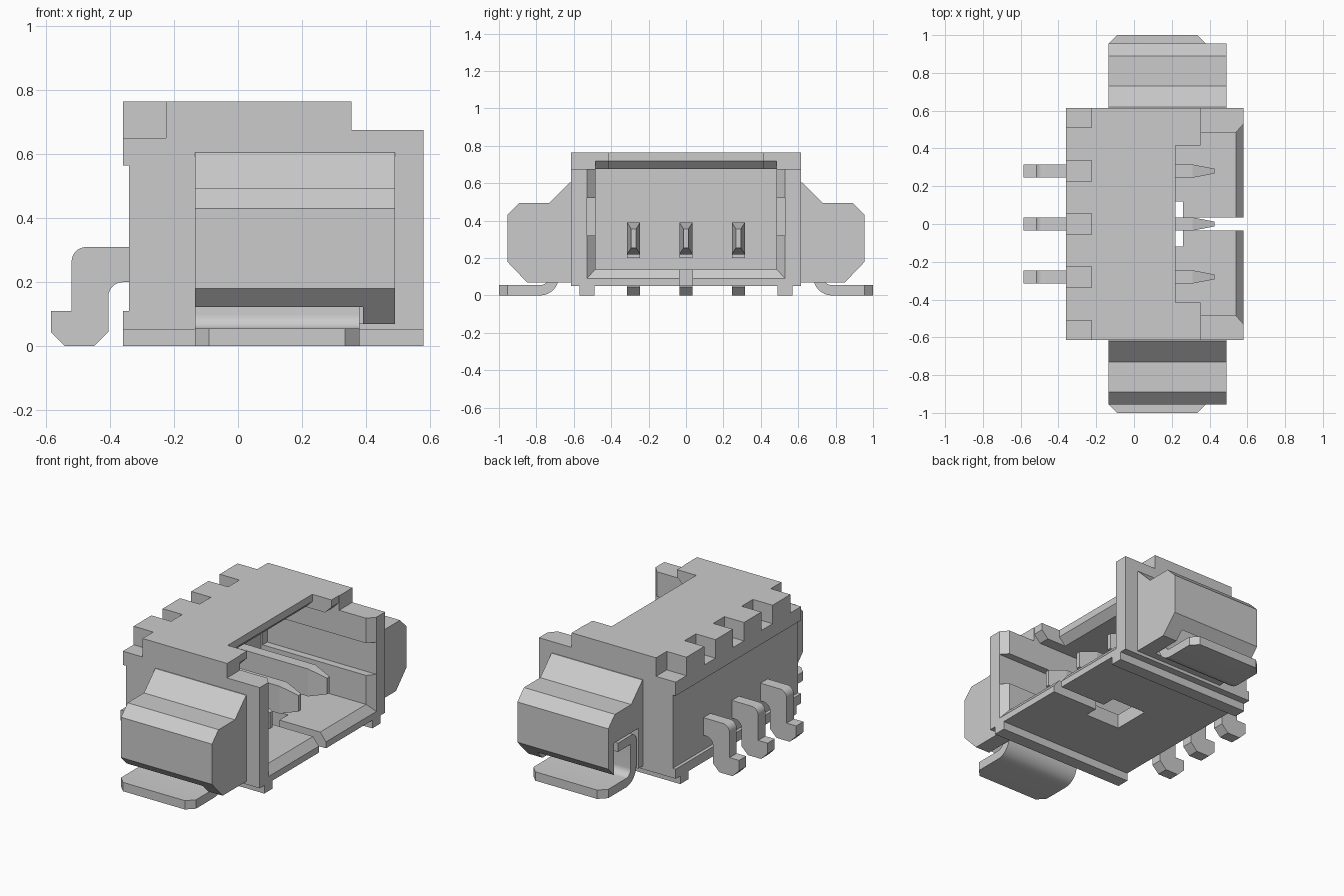
import bpy, bmesh, math
from mathutils import Vector

if "Cube" in bpy.data.objects:
    bpy.data.objects.remove(bpy.data.objects["Cube"], do_unlink=True)

grey = bpy.data.materials.new("light grey")
grey.use_nodes = True
COL = (0.6, 0.6, 0.6, 1.0)
grey.diffuse_color = COL
grey.node_tree.nodes["Principled BSDF"].inputs["Base Color"].default_value = COL


def finish(name, bm):
    bmesh.ops.recalc_face_normals(bm, faces=bm.faces)
    me = bpy.data.meshes.new(name)
    bm.to_mesh(me)
    bm.free()
    me.materials.append(grey)
    ob = bpy.data.objects.new(name, me)
    bpy.context.scene.collection.objects.link(ob)
    return ob


def loft(name, ring_a, ring_b):
    """Closed solid between two matching rings of points."""
    bm = bmesh.new()
    a = [bm.verts.new(p) for p in ring_a]
    b = [bm.verts.new(p) for p in ring_b]
    bm.faces.new(a)
    bm.faces.new(b[::-1])
    for i in range(len(a)):
        j = (i + 1) % len(a)
        bm.faces.new((a[i], b[i], b[j], a[j]))
    return finish(name, bm)


def prism_y(name, xz, y0, y1):
    return loft(name, [(x, y0, z) for x, z in xz], [(x, y1, z) for x, z in xz])


def prism_x(name, yz, x0, x1, s=1):
    return loft(name, [(x0, s * y, z) for y, z in yz], [(x1, s * y, z) for y, z in yz])


def box(name, x0, x1, y0, y1, z0, z1):
    return prism_y(name, [(x0, z0), (x1, z0), (x1, z1), (x0, z1)], y0, y1)


def arc(cx, cy, r, a0, a1, n=8):
    return [(cx + r * math.cos(math.radians(a0 + (a1 - a0) * i / n)),
             cy + r * math.sin(math.radians(a0 + (a1 - a0) * i / n))) for i in range(n + 1)]


def activate(ob):
    bpy.ops.object.select_all(action='DESELECT')
    ob.select_set(True)
    bpy.context.view_layer.objects.active = ob


def cut(ob, cutter):
    cutter.hide_render = True
    activate(ob)
    m = ob.modifiers.new("cut", 'BOOLEAN')
    m.operation = 'DIFFERENCE'
    m.solver = 'EXACT'
    m.object = cutter
    bpy.ops.object.modifier_apply(modifier=m.name)
    bpy.data.objects.remove(cutter, do_unlink=True)


# Housing shell
housing = prism_y("housing", [(-.36, .05), (.58, .05), (.58, .675), (.355, .675), (.355, .765),
                              (-.36, .765), (-.36, .565), (-.34, .565), (-.34, .11), (-.36, .11)],
                  -.615, .615)
# Cavity, side grooves and open roof
cut(housing, box("cavity_cut", -.18, .8, -.485, .485, .14, .675))
cut(housing, box("groove_cut", -.17, .8, -.53, .53, .32, .52))
cut(housing, box("roof_cut", .22, .8, -.415, .415, .5, .9))
cut(housing, box("mouth_cut", .352, .8, -.485, .485, .5, .9))
# Bevelled mouth
mouth_a = [(.54, -.485, .14), (.54, .485, .14), (.54, .485, .8), (.54, -.485, .8)]
mouth_b = [(.60, -.5525, .065), (.60, .5525, .065), (.60, .5525, .8), (.60, -.5525, .8)]
cut(housing, loft("bevel_cut", mouth_a, mouth_b))
# Bevels under the roof edges
for x, w in ((.22, .415), (.352, .485)):
    cut(housing, prism_y("roof_bevel_cut",
                         [(x - .055, .665), (x + .01, .73), (x + .01, .665)], -w, w))
# Notches along the rear of the roof
for y0, y1 in ((-.7, -.51), (-.335, -.225), (-.055, .055), (.225, .335), (.51, .7)):
    cut(housing, box("notch_cut", -.5, -.225, y0, y1, .65, .9))
# Floor window and slot
cut(housing, box("window_cut", .02, .26, -.12, .12, 0, .2))
cut(housing, box("slot_cut", .2, .8, -.035, .035, 0, .2))

# Rails under the floor
for side, s in (("left", 1), ("right", -1)):
    ya, yb = sorted((s * .49, s * .57))
    box("rail_" + side, -.36, .58, ya, yb, 0, .051)

# Terminals: bent rear lead and tapered blade
lead_profile = ([(-.17, .31)] + arc(-.475, .265, .045, 90, 180)
                + [(-.52, .11), (-.585, .11), (-.585, .045), (-.54, 0), (-.45, 0), (-.405, .045)]
                + arc(-.36, .155, .045, 180, 90) + [(-.17, .2)])


def section(x, y, w, z0, z1):
    return [(x, y - w, z0), (x, y + w, z0), (x, y + w, z1), (x, y - w, z1)]


for i, y in enumerate((-.28, 0, .28)):
    lead = prism_y("lead_%d" % (i + 1), lead_profile, y - .035, y + .035)
    activate(lead)
    bpy.ops.object.shade_smooth_by_angle(angle=math.radians(30))
    box("blade_%d" % (i + 1), -.2, .31, y - .035, y + .035, .22, .39)
    loft("blade_tip_%d" % (i + 1), section(.31, y, .035, .22, .39),
         section(.425, y, .013, .255, .355))

# Side blocks with a pocket holding a hooked solder tab
block_profile = [(.61, .605), (.62, .605), (.73, .495), (.89, .495), (.955, .43),
                 (.955, .18), (.85, .07), (.61, .07)]
tab_profile = ([(1.0, 0), (1.0, .055), (.78, .055)] + arc(.78, .10, .045, 270, 180)
               + [(.735, .25), (.86, .25), (.86, .305)] + arc(.725, .26, .045, 90, 180)
               + arc(.78, .10, .10, 180, 270))
for side, s in (("left", 1), ("right", -1)):
    block = prism_x("side_block_" + side, block_profile, -.135, .49, s)
    cut(block, prism_x("pocket_cut", [(.66, 0), (.90, 0), (.90, .32), (.66, .32)], -.3, .39, s))
    tab = prism_x("solder_tab_" + side, tab_profile, -.135, .38, s)
    # Clipped outer corners
    for x, d in ((-.135, 1), (.38, -1)):
        ring = [(x - d * .02, s * .935), (x + d * .065, s * 1.02), (x - d * .02, s * 1.02)]
        cut(tab, loft("corner_cut", [(a, b, -.05) for a, b in ring],
                      [(a, b, .07) for a, b in ring]))
    activate(tab)
    bpy.ops.object.shade_smooth_by_angle(angle=math.radians(30))
